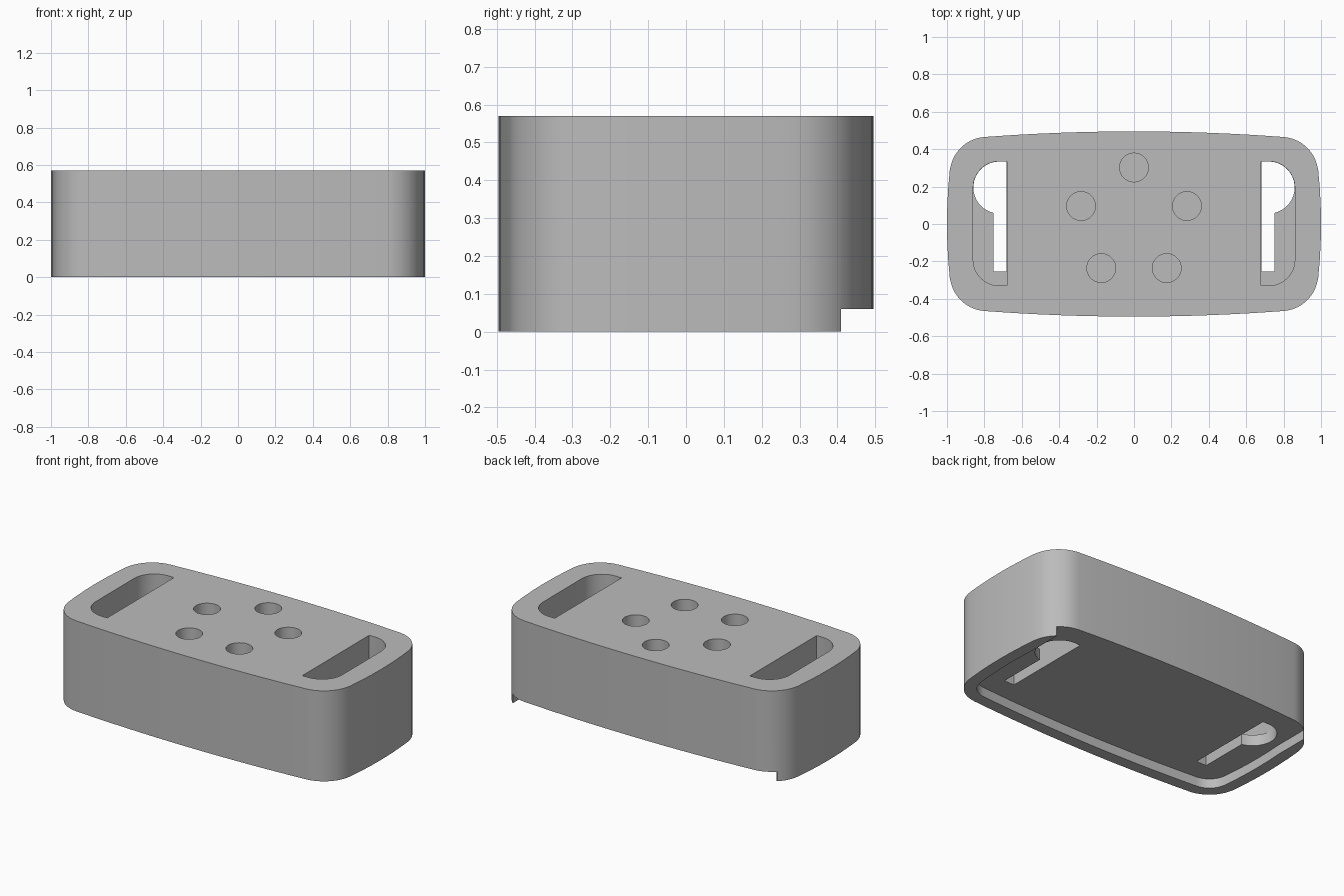
import bpy, bmesh, math

if "Cube" in bpy.data.objects:
    bpy.data.objects.remove(bpy.data.objects["Cube"])

HEIGHT, LIP = 0.57, 0.06          # block height, depth of the underside recess

grey = bpy.data.materials.new("plain grey")
grey.diffuse_color = (0.5, 0.5, 0.5, 1)
grey.use_nodes = True
grey.node_tree.nodes["Principled BSDF"].inputs["Base Color"].default_value = grey.diffuse_color


def arc(cx, cy, r, a0, a1, n):
    """Points on a circular arc, angles in degrees."""
    out = []
    for i in range(n + 1):
        a = math.radians(a0 + (a1 - a0) * i / n)
        out.append((cx + r * math.cos(a), cy + r * math.sin(a)))
    return out


def outline(inset=0.0):
    """Bulged rounded rectangle, counter-clockwise, shrunk by inset."""
    quarter = (arc(1 - 2.74, 0, 2.74 - inset, 0, 6, 3)
               + arc(0.785, 0.2656, 0.2 - inset, 6, 85.7, 14)[1:]
               + arc(0, 0.495 - 10.7, 10.7 - inset, 85.7, 90, 8)[1:])
    half = quarter + [(-x, y) for x, y in reversed(quarter[:-1])]
    return half + [(x, -y) for x, y in reversed(half[1:-1])]


def prism(name, pts, z0, z1):
    """Extrude a closed profile from z0 to z1."""
    bm = bmesh.new()
    face = bm.faces.new([bm.verts.new((x, y, z0)) for x, y in pts])
    ext = bmesh.ops.extrude_face_region(bm, geom=[face])
    top = [v for v in ext["geom"] if isinstance(v, bmesh.types.BMVert)]
    bmesh.ops.translate(bm, verts=top, vec=(0, 0, z1 - z0))
    bmesh.ops.recalc_face_normals(bm, faces=bm.faces[:])
    mesh = bpy.data.meshes.new(name)
    bm.to_mesh(mesh)
    bm.free()
    mesh.materials.append(grey)
    ob = bpy.data.objects.new(name, mesh)
    bpy.context.collection.objects.link(ob)
    return ob


def cut(target, pts, z0, z1):
    """Subtract a prism from the target and discard the cutter."""
    cutter = prism("cutter", pts, z0, z1)
    cutter.hide_render = True
    mod = target.modifiers.new("cut", "BOOLEAN")
    mod.operation, mod.solver, mod.object = "DIFFERENCE", "EXACT", cutter
    bpy.context.view_layer.objects.active = target
    bpy.ops.object.modifier_apply(modifier=mod.name)
    bpy.data.objects.remove(cutter)


# Main block
block = prism("block", outline(), 0, HEIGHT)

# Underside recess: lip along the front and sides, open at the back
inner = [p for p in outline(0.075) if p[1] < 0.2]
right = sorted([p for p in inner if p[0] >= 0], key=lambda p: (p[1], p[0]))
edge = right[-1][0]
front = [(-x, y) for x, y in reversed(right) if x > 1e-4] + right
cut(block, front + [(edge, 0.41), (1.2, 0.41), (1.2, 0.7),
                    (-1.2, 0.7), (-1.2, 0.41), (-edge, 0.41)], -0.2, LIP)

# Keyhole mounts: wide pocket from above, narrow keyhole through the floor
e = 0.001
pocket = ([(0.68, -0.33), (0.72, -0.33)] + arc(0.72, -0.19, 0.14, -90, 0, 12)[1:]
          + arc(0.72, 0.195, 0.14, 0, 90, 12) + [(0.68, 0.335)])
keyhole = ([(0.68 + e, -0.255), (0.752, -0.255)]
           + arc(0.72, 0.195, 0.14 - e, -76.7, 90, 20) + [(0.68 + e, 0.335 - e)])
for side in (1, -1):
    cut(block, [(side * x, y) for x, y in pocket], 0.13, 1)
    cut(block, [(side * x, y) for x, y in keyhole], -0.2, 0.2)

# Five blind round holes in the top
for x, y in ((0, 0.302), (-0.283, 0.096), (0.283, 0.096),
             (-0.175, -0.236), (0.175, -0.236)):
    cut(block, arc(x, y, 0.077, 0, 348.75, 31), 0.2, 1)

# Smooth curved walls, keep edges sharp
bpy.ops.object.select_all(action="DESELECT")
block.select_set(True)
bpy.context.view_layer.objects.active = block
bpy.ops.object.shade_smooth_by_angle(angle=math.radians(30))
